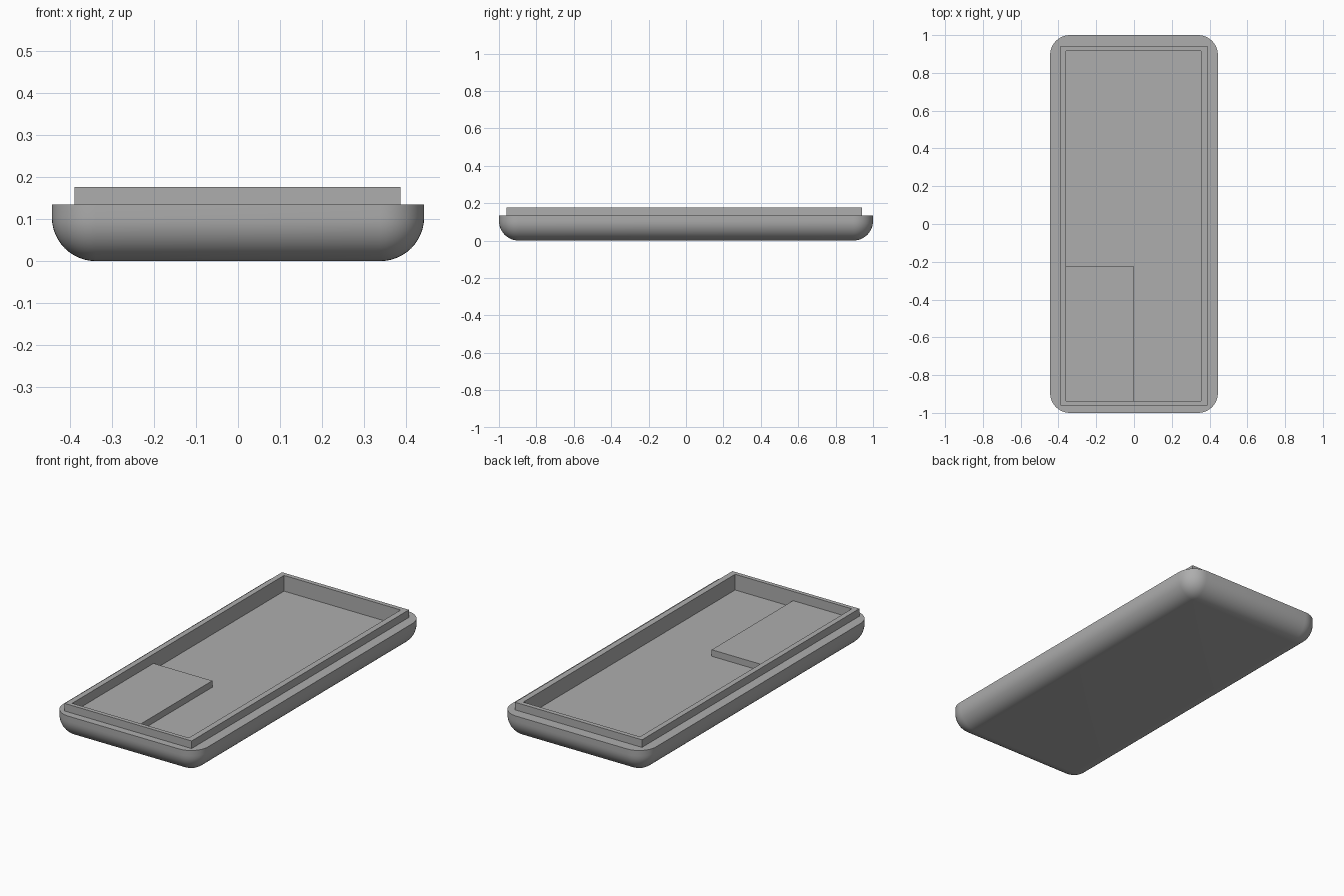
import bpy, bmesh, math

cube = bpy.data.objects.get("Cube")
if cube:
    bpy.data.objects.remove(cube, do_unlink=True)

grey = bpy.data.materials.new("plain_grey")
grey.use_nodes = True
colour = (0.42, 0.42, 0.42, 1)
grey.diffuse_color = colour
grey.node_tree.nodes["Principled BSDF"].inputs["Base Color"].default_value = colour

HALF_X, HALF_Y = 0.444, 1.0
RIM_Z, LIP_Z, FLOOR_Z, STEP_Z = 0.135, 0.177, 0.09, 0.126
FILLET = 0.105
LIP_X, LIP_Y = (-0.39, 0.388), (-0.96, 0.942)
POCKET_X, POCKET_Y = (-0.36, 0.355), (-0.937, 0.917)


def box(name, xs, ys, zs, fillet=0):
    """Box between limits; a fillet rounds every edge except the top rim."""
    bm = bmesh.new()
    bmesh.ops.create_cube(bm, size=1)
    for v in bm.verts:
        v.co = [lim[0] if c < 0 else lim[1] for c, lim in zip(v.co, (xs, ys, zs))]
    if fillet:
        edges = [e for e in bm.edges if any(v.co.z < zs[1] for v in e.verts)]
        bmesh.ops.bevel(bm, geom=edges, offset=fillet, offset_type='OFFSET',
                        segments=12, profile=0.5, affect='EDGES')
    mesh = bpy.data.meshes.new(name)
    bm.to_mesh(mesh)
    bm.free()
    mesh.materials.append(grey)
    obj = bpy.data.objects.new(name, mesh)
    bpy.context.collection.objects.link(obj)
    return obj


def combine(target, other, operation):
    """Apply a boolean, then discard the helper."""
    bpy.ops.object.select_all(action='DESELECT')
    bpy.context.view_layer.objects.active = target
    target.select_set(True)
    mod = target.modifiers.new(operation.title(), 'BOOLEAN')
    mod.operation, mod.solver, mod.object = operation, 'EXACT', other
    bpy.ops.object.modifier_apply(modifier=mod.name)
    bpy.data.objects.remove(other, do_unlink=True)


# Rounded lower shell with a raised lip and a rectangular recess
shell = box("case_shell", (-HALF_X, HALF_X), (-HALF_Y, HALF_Y), (0, RIM_Z), FILLET)
combine(shell, box("lip", LIP_X, LIP_Y, (RIM_Z - 0.03, LIP_Z)), 'UNION')
pocket = box("pocket_cutter", POCKET_X, POCKET_Y, (FLOOR_Z, LIP_Z + 0.1))
pocket.hide_render = True
combine(shell, pocket, 'DIFFERENCE')
bpy.ops.object.shade_smooth_by_angle(angle=math.radians(30))

# Raised step in the front right corner of the recess
box("raised_step", (POCKET_X[0], 0), (POCKET_Y[0], -0.225), (FLOOR_Z, STEP_Z))
